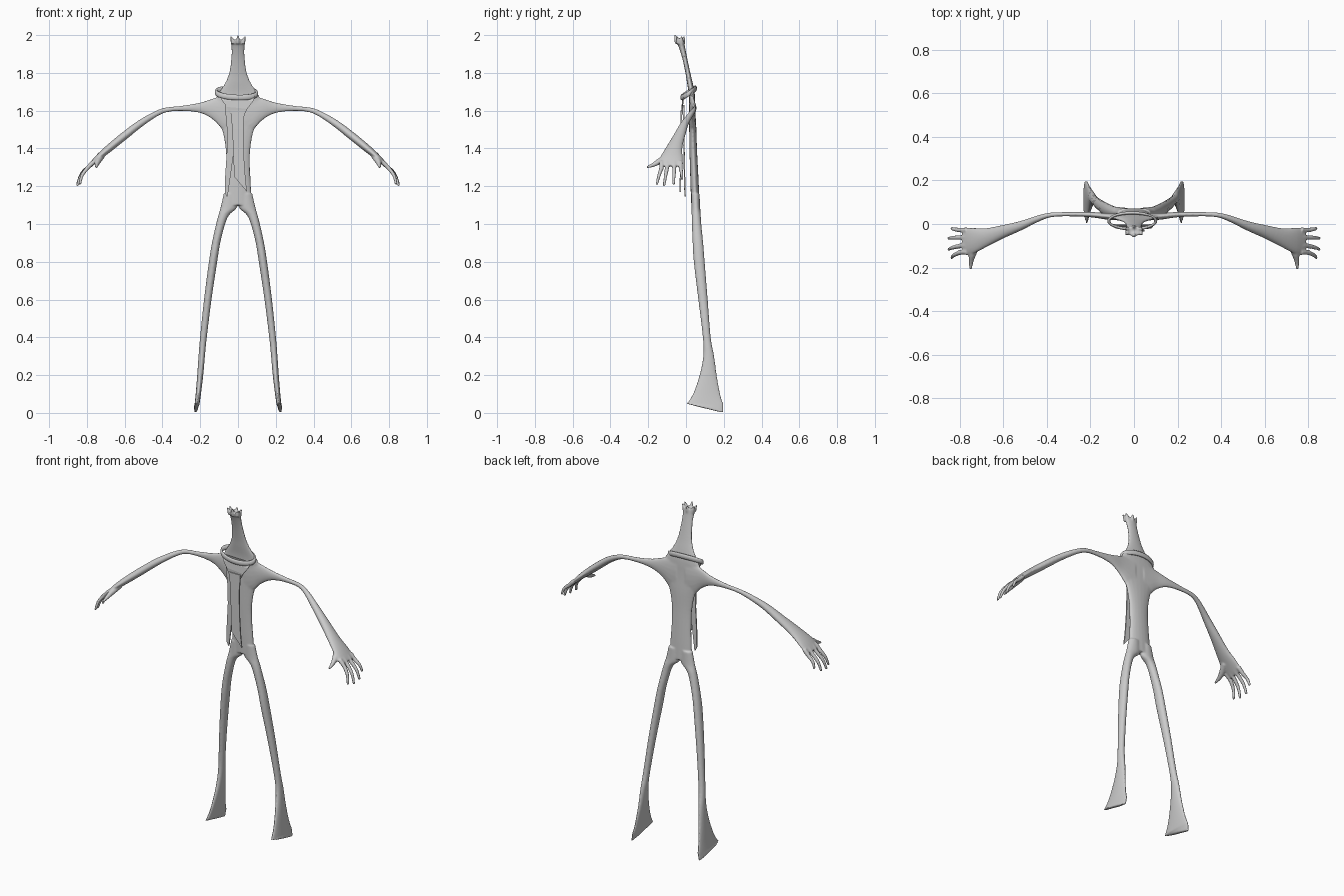
import bpy, bmesh, math
from mathutils import Vector

if "Cube" in bpy.data.objects:
    bpy.data.objects.remove(bpy.data.objects["Cube"])

grey = bpy.data.materials.new("pale_grey")
grey.diffuse_color = (0.6, 0.6, 0.6, 1)
grey.use_nodes = True
grey.node_tree.nodes["Principled BSDF"].inputs["Base Color"].default_value = grey.diffuse_color


def spline(rows, steps):
    """Catmull-Rom through equal-length rows of numbers."""
    out = []
    n = len(rows)
    for i in range(n - 1):
        p = [rows[max(i - 1, 0)], rows[i], rows[i + 1], rows[min(i + 2, n - 1)]]
        for k in range(steps):
            t = k / steps
            out.append([0.5 * (2 * b + (c - a) * t + (2 * a - 5 * b + 4 * c - d) * t * t
                               + (3 * b - a - 3 * c + d) * t ** 3) for a, b, c, d in zip(*p)])
    return out + [list(rows[-1])]


def loft(bm, rings, sides=20, mirror=False):
    """Skin elliptical rings given as (centre, half axis u, half axis v)."""
    for s in ((1, -1) if mirror else (1,)):
        loops = []
        for c, u, v in rings:
            loop = []
            for k in range(sides):
                a = 2 * math.pi * k / sides
                p = Vector(c) + Vector(u) * math.cos(a) + Vector(v) * math.sin(a)
                loop.append(bm.verts.new((p.x * s, p.y, p.z)))
            loops.append(loop)
        for a, b in zip(loops, loops[1:]):
            for k in range(sides):
                j = (k + 1) % sides
                bm.faces.new((a[k], a[j], b[j], b[k]))
        bm.faces.new(loops[0][::-1])
        bm.faces.new(loops[-1])


def tube(bm, pts, mirror=False):
    """Round tapered tube along points (x, y, z, radius)."""
    rows = spline(pts, 4)
    rings = []
    for i, r in enumerate(rows):
        d = Vector(rows[min(i + 1, len(rows) - 1)][:3]) - Vector(rows[max(i - 1, 0)][:3])
        u = d.cross(Vector((0.31, 0.9, 0.2))).normalized()
        rings.append((r[:3], u * r[3], d.normalized().cross(u) * r[3]))
    loft(bm, rings, 10, mirror)


def finish(name, bm):
    bmesh.ops.recalc_face_normals(bm, faces=bm.faces)
    me = bpy.data.meshes.new(name)
    bm.to_mesh(me)
    bm.free()
    me.materials.append(grey)
    ob = bpy.data.objects.new(name, me)
    bpy.context.collection.objects.link(ob)
    bpy.context.view_layer.objects.active = ob
    return ob


body = bmesh.new()

# Torso and neck: z, half width, y centre, half depth
torso = [(1.10, .075, .05, .022), (1.2, .069, .046, .022), (1.3, .064, .042, .021),
         (1.4, .066, .038, .02), (1.5, .086, .036, .019), (1.57, .125, .034, .017),
         (1.62, .138, .033, .016), (1.66, .122, .032, .016), (1.7, .1, .029, .016),
         (1.75, .067, .02, .015), (1.8, .048, .01, .013), (1.87, .037, -.005, .013),
         (1.93, .035, -.02, .016), (1.975, .04, -.033, .022)]
loft(body, [((0, y, z), (w, 0, 0), (0, d, 0)) for z, w, y, d in spline(torso, 4)])

# Ragged points around the top of the neck
for k in range(6):
    a = math.pi / 6 + k * math.pi / 3
    x, y = math.cos(a), math.sin(a)
    tube(body, [(x * .03, -.032 + y * .015, 1.955, .012),
                (x * .036, -.033 + y * .02, 1.978, .009),
                (x * .046, -.035 + y * .026, 1.995, .003)])
tube(body, [(0, -.045, 1.96, .012), (0, -.05, 1.98, .009), (0, -.058, 2.003, .003)])

# Legs flaring into thin feet: z, x centre, half width, y centre, half depth
leg = [(1.16, .042, .034, .05, .022), (1.09, .048, .044, .052, .023),
       (1.05, .074, .029, .054, .024), (1.0, .092, .024, .056, .025),
       (.9, .116, .022, .063, .028), (.8, .132, .022, .07, .029), (.6, .16, .02, .09, .025),
       (.4, .183, .018, .11, .021), (.3, .192, .017, .12, .029), (.2, .2, .016, .117, .046),
       (.1, .21, .014, .109, .073), (.045, .217, .013, .1, .1)]
rings = [((x, y, z), (w, 0, 0), (0, d, 0)) for z, x, w, y, d in spline(leg, 4)]
rings.append(((.224, .093, .026), (.011, 0, 0), (0, .106, -.026)))
loft(body, rings, 24, True)

# Arms: x, y, z, half thickness, half depth, tilt of the section
arm = [(.03, .034, 1.58, .115, .018, 0), (.08, .034, 1.59, .092, .017, 0),
       (.13, .036, 1.608, .058, .015, 0), (.2, .043, 1.615, .028, .012, .05),
       (.3, .045, 1.612, .014, .01, .1), (.38, .042, 1.604, .013, .011, .25),
       (.44, .025, 1.58, .015, .015, .5), (.52, -.008, 1.53, .019, .022, .6),
       (.6, -.035, 1.468, .021, .031, .66), (.68, -.063, 1.403, .02, .044, .7),
       (.74, -.077, 1.352, .016, .06, .75), (.785, -.08, 1.308, .01, .064, .8)]
loft(body, [((x, y, z), (h * math.sin(t), 0, h * math.cos(t)), (0, d, 0))
            for x, y, z, h, d, t in spline(arm, 4)], 20, True)

# Fingers and thumb
for y0, y1, x1, z1 in ((-.13, -.155, .838, 1.208), (-.1, -.117, .852, 1.2),
                       (-.062, -.065, .852, 1.208), (-.028, -.02, .838, 1.235)):
    tube(body, [(.765, y0, 1.328, .013), (.795, y0, 1.298, .0115),
                ((.797 + x1) / 2 + .008, (y0 + y1) / 2, (1.295 + z1) / 2 + .006, .0095),
                (x1, y1, z1, .007)], True)
tube(body, [(.72, -.09, 1.362, .017), (.74, -.135, 1.335, .017),
            (.748, -.17, 1.315, .012), (.75, -.208, 1.3, .006)], True)

# Fuse the limbs into one soft skin
ob = finish("body", body)
rm = ob.modifiers.new("fuse", 'REMESH')
rm.mode, rm.voxel_size, rm.use_smooth_shade = 'VOXEL', .005, True
sm = ob.modifiers.new("soften", 'SMOOTH')
sm.factor, sm.iterations = .5, 4
for m in ("fuse", "soften"):
    bpy.ops.object.modifier_apply(modifier=m)

# Tilted collar band around the base of the neck
bm = bmesh.new()
loops = []
for k in range(40):
    a = 2 * math.pi * k / 40
    c = Vector((-.008 + .108 * math.cos(a), .014 + .037 * math.sin(a),
                1.694 + .024 * math.sin(a) - .004 * math.cos(a)))
    out = Vector((math.cos(a), math.sin(a), 0))
    loops.append([bm.verts.new(c + out * .007 * math.cos(b) + Vector((0, 0, .015 * math.sin(b))))
                  for b in [2 * math.pi * j / 10 for j in range(10)]])
for k in range(40):
    p, q = loops[k], loops[(k + 1) % 40]
    for j in range(10):
        bm.faces.new((p[j], p[(j + 1) % 10], q[(j + 1) % 10], q[j]))
ob = finish("collar", bm)
ob.data.shade_smooth()


def cloth(name, rows, thick=.007):
    """Flat hanging strip from rows (left x, left z, right x, right z, y)."""
    bm = bmesh.new()
    loops = []
    for x0, z0, x1, z1, y in rows:
        loops.append([bm.verts.new(p) for p in ((x0, y, z0), (x1, y, z1),
                                                (x1, y + thick, z1), (x0, y + thick, z0))])
    for p, q in zip(loops, loops[1:]):
        for j in range(4):
            bm.faces.new((p[j], p[(j + 1) % 4], q[(j + 1) % 4], q[j]))
    bm.faces.new(loops[0])
    bm.faces.new(loops[-1])
    finish(name, bm)


# Folded front of the neckwear and its two hanging tails
cloth("collar_front", [(-.1, 1.685, .09, 1.68, -.008), (-.085, 1.655, .08, 1.65, -.02),
                       (-.06, 1.62, .05, 1.61, -.024), (-.045, 1.585, .035, 1.58, -.022)])
cloth("front_tail", [(-.04, 1.6, .035, 1.6, -.028), (-.03, 1.5, .028, 1.5, -.03),
                     (-.024, 1.35, .032, 1.35, -.032), (-.02, 1.25, .04, 1.235, -.033),
                     (.044, 1.175, .048, 1.17, -.034)])
cloth("back_tail", [(-.07, 1.63, -.03, 1.62, -.016), (-.058, 1.5, -.02, 1.5, -.016),
                    (-.058, 1.4, -.022, 1.38, -.014), (-.068, 1.25, -.04, 1.25, -.011),
                    (-.07, 1.17, -.05, 1.18, -.009), (-.06, 1.145, -.055, 1.145, -.008)])
